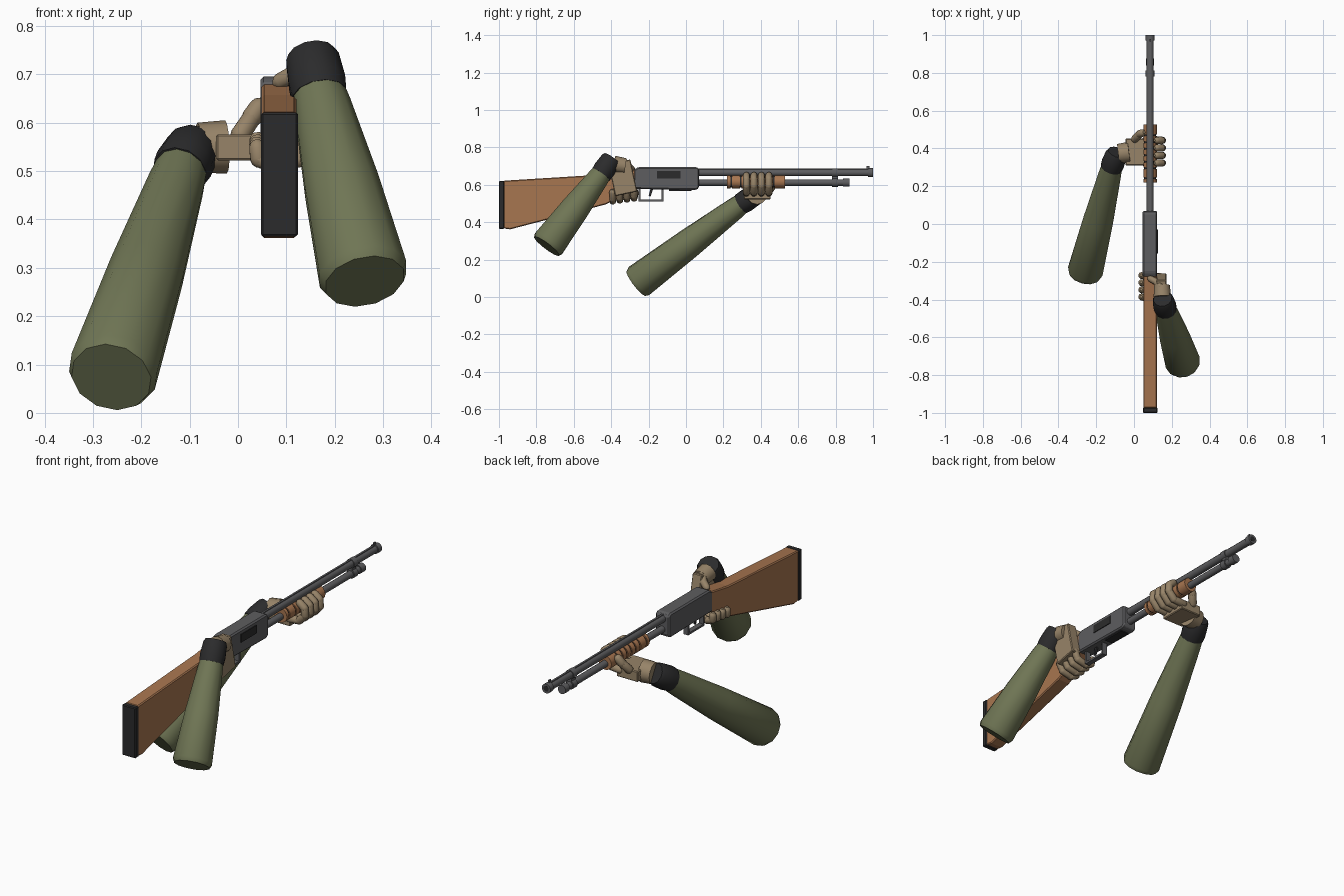
import bpy, bmesh, math
from mathutils import Vector, Matrix

if "Cube" in bpy.data.objects:
    bpy.data.objects.remove(bpy.data.objects["Cube"])

def material(name, rgb):
    m = bpy.data.materials.new(name)
    m.diffuse_color = (*rgb, 1)
    m.use_nodes = True
    m.node_tree.nodes["Principled BSDF"].inputs["Base Color"].default_value = m.diffuse_color
    return m

WOOD = material("walnut wood", (.39, .18, .08))
METAL = material("grey metal", (.11, .11, .115))
BLACK = material("black rubber", (.024, .024, .025))
SKIN = material("tan glove", (.31, .23, .14))
OLIVE = material("olive cloth", (.16, .18, .09))
GX = 0.085  # long axis of the gun

def finish(bm, name, mat, bevel=0, smooth=False):
    bmesh.ops.recalc_face_normals(bm, faces=bm.faces)
    me = bpy.data.meshes.new(name)
    bm.to_mesh(me)
    bm.free()
    me.materials.append(mat)
    ob = bpy.data.objects.new(name, me)
    bpy.context.collection.objects.link(ob)
    if bevel:
        mod = ob.modifiers.new("edge", 'BEVEL')
        mod.width, mod.segments = bevel, 1
    if smooth:
        bpy.ops.object.select_all(action='DESELECT')
        ob.select_set(True)
        bpy.context.view_layer.objects.active = ob
        bpy.ops.object.shade_smooth_by_angle(angle=math.radians(40))
    return ob

def box(name, mat, lo, hi, bevel=0, tilt=0):
    lo, hi = Vector(lo), Vector(hi)
    bm = bmesh.new()
    m = (Matrix.Translation((lo + hi) / 2) @ Matrix.Rotation(tilt, 4, 'X')
         @ Matrix.Diagonal((*(hi - lo), 1)))
    bmesh.ops.create_cube(bm, size=1, matrix=m)
    return finish(bm, name, mat, bevel)

def add_lathe(bm, a, b, rings, sides):
    """Rings of (distance along a-b in units, radius), closed at both ends."""
    a, b = Vector(a), Vector(b)
    d = (b - a).normalized()
    q = d.to_track_quat('Z', 'Y')
    loops = []
    for t, r in rings:
        loops.append([bm.verts.new(a + d * t + q @ Vector(
            (r * math.cos(2 * math.pi * i / sides), r * math.sin(2 * math.pi * i / sides), 0)))
            for i in range(sides)])
    for u, v in zip(loops, loops[1:]):
        for i in range(sides):
            j = (i + 1) % sides
            bm.faces.new((u[i], u[j], v[j], v[i]))
    bm.faces.new(loops[0][::-1])
    bm.faces.new(loops[-1])

def lathe(name, mat, a, b, rings, sides=16):
    bm = bmesh.new()
    add_lathe(bm, a, b, rings, sides)
    return finish(bm, name, mat, smooth=True)

def tube(name, mat, a, b, r0, r1=None, sides=16):
    length = (Vector(b) - Vector(a)).length
    return lathe(name, mat, a, b, [(0, r0), (length, r1 or r0)], sides)

def finger(name, pts, r):
    """Chain of rounded segments, one per bone."""
    bm = bmesh.new()
    for a, b in zip(pts, pts[1:]):
        n = (Vector(b) - Vector(a)).length
        add_lathe(bm, a, b, [(-r * .9, r * .4), (-r * .5, r * .85), (0, r),
                             (n, r * .95), (n + r * .5, r * .8), (n + r * .9, r * .38)], 10)
    return finish(bm, name, SKIN, smooth=True)

def extrude_side(name, mat, profile, x0, x1, bevel):
    bm = bmesh.new()
    f = bm.faces.new([bm.verts.new((x0, y, z)) for y, z in profile])
    new = bmesh.ops.extrude_face_region(bm, geom=[f])["geom"]
    bmesh.ops.translate(bm, vec=(x1 - x0, 0, 0),
                        verts=[v for v in new if isinstance(v, bmesh.types.BMVert)])
    return finish(bm, name, mat, bevel)

# Stock and butt pad
extrude_side("stock", WOOD, [(-.975, .367), (-.94, .362), (-.43, .495), (-.27, .578),
                             (-.27, .68), (-.41, .657), (-.975, .622)], .049, .121, .005)
box("butt_pad", BLACK, (.048, -1, .365), (.124, -.972, .621), .004)

# Receiver with loading port and ejection port
extrude_side("receiver", METAL, [(-.28, .578), (.055, .572), (.07, .585), (.07, .685),
                                 (.058, .695), (-.255, .695), (-.28, .68)], .046, .123, .007)
box("ejection_port", BLACK, (.12, -.155, .633), (.127, -.03, .674))
box("loading_port", BLACK, (.062, -.09, .568), (.108, .03, .574))

# Trigger guard and trigger
for n, y0, y1, z0, z1 in (("rear", -.253, -.243, .515, .59), ("front", -.13, -.12, .515, .58),
                          ("bottom", -.253, -.12, .511, .521)):
    box("trigger_guard_" + n, METAL, (.072, y0, z0), (.098, y1, z1))
extrude_side("trigger", BLACK, [(-.175, .58), (-.19, .58), (-.2, .54), (-.19, .537)],
             .08, .09, 0)

# Barrel, muzzle ring, rib and sight
tube("barrel", METAL, (GX, .06, .665), (GX, .99, .665), .019)
tube("muzzle_ring", METAL, (GX, .972, .665), (GX, 1, .665), .024)
tube("muzzle_bore", BLACK, (GX, .99, .665), (GX, 1.0005, .665), .014)
box("barrel_rib", METAL, (.08, .065, .68), (.09, .97, .687))
box("front_sight", METAL, (.081, .965, .68), (.089, .98, .7))

# Magazine tube, cap and barrel clamp
tube("magazine_tube", METAL, (GX, .06, .612), (GX, .86, .612), .017)
tube("magazine_cap", METAL, (GX, .84, .612), (GX, .875, .612), .022)
for n, z in (("upper", .665), ("lower", .612)):
    tube("clamp_" + n, METAL, (GX, .78, z), (GX, .812, z), .023)
box("clamp_bridge", METAL, (.075, .78, .615), (.095, .812, .66))

# Grooved fore-end: wood rings over a dark core
tube("fore_end_core", BLACK, (GX, .225, .617), (GX, .525, .617), .031)
for i, (y0, y1) in enumerate([(.22, .238), (.246, .29), (.298, .325), (.333, .36), (.368, .395),
                              (.403, .43), (.438, .465), (.473, .528)]):
    tube(f"fore_end_ring_{i}", WOOD, (GX, y0, .617), (GX, y1, .617), .036)

# Sleeves with rounded elbow ends, and cuffs
def arm(side, elbow, wrist, cuff_end, r):
    n = (Vector(wrist) - Vector(elbow)).length
    lathe(side + "_sleeve", OLIVE, elbow, wrist,
          [(0, r * .9), (.02, r), (n * .5, r * .85), (n * .92, r * .64), (n, r * .58)], 12)
    d = (Vector(cuff_end) - Vector(wrist)).normalized()
    c = Vector(wrist) - d * .012
    m = (Vector(cuff_end) - c).length
    lathe(side + "_cuff", BLACK, c, cuff_end,
          [(0, .058), (m * .3, .061), (m * .85, .057), (m, .05)], 12)

arm("left", (-.262, -.267, .074), (-.117, .305, .505), (-.09, .38, .553), .094)
arm("right", (.262, -.745, .272), (.167, -.448, .665), (.152, -.395, .741), .094)

# Left hand: wrist, palm, thumb and fingers around the fore-end
tube("left_wrist", SKIN, (-.082, .372, .548), (-.025, .38, .55), .052, .055, 12)
box("left_palm", SKIN, (-.045, .31, .522), (.075, .452, .576), .004)
finger("left_thumb", [(.005, .45, .575), (.028, .475, .61), (.043, .482, .632)], .021)
for i in range(4):
    y = .323 + i * .04
    finger(f"left_finger_{i}", [(.06, y, .556), (.118, y, .56), (.15, y, .595),
                                (.147, y, .63), (.122, y, .65)], .0195)

# Right hand: wrist, palm, thumb and fingers around the grip of the stock
tube("right_wrist", SKIN, (.15, -.385, .71), (.148, -.325, .7), .046, .042, 12)
box("right_palm", SKIN, (.119, -.398, .55), (.172, -.278, .725), .004, math.radians(12))
finger("right_thumb", [(.14, -.33, .725), (.115, -.305, .7), (.088, -.29, .686)], .018)
for i in range(4):
    y, dz = -.392 + i * .038, i * .005
    finger(f"right_finger_{i}", [(.143, y, .56 + dz), (.125, y, .525 + dz), (.075, y, .512 + dz),
                                 (.043, y + .004, .525 + dz), (.04, y + .006, .548 + dz)], .0185)
